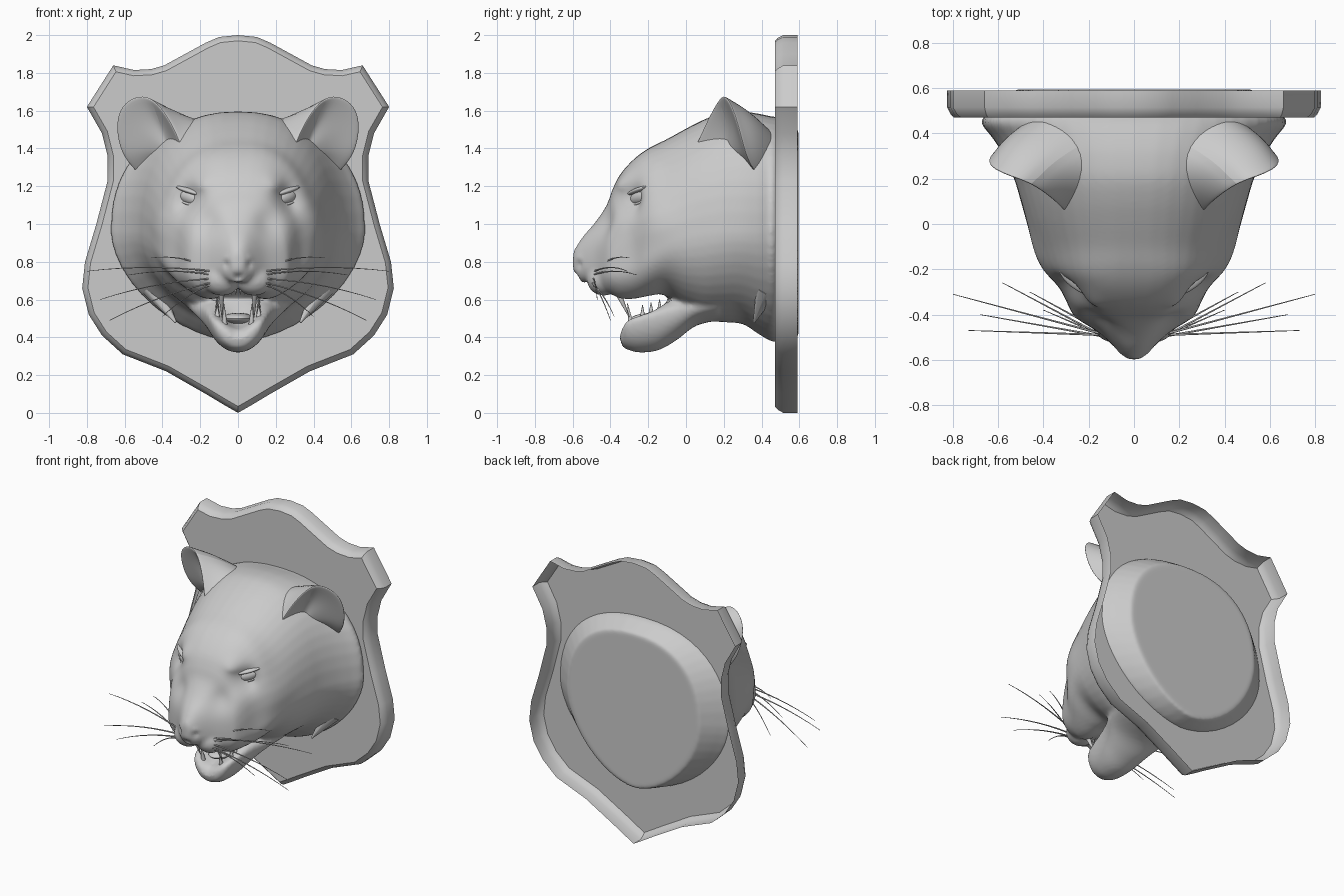
import bpy, bmesh, math
from mathutils import Vector, Matrix
from mathutils.bvhtree import BVHTree

default_cube = bpy.data.objects.get("Cube")
if default_cube:
    bpy.data.objects.remove(default_cube, do_unlink=True)

# One plain grey for everything
grey = bpy.data.materials.new("plain grey")
grey.use_nodes = True
colour = (0.6, 0.6, 0.6, 1)
grey.diffuse_color = colour
grey.node_tree.nodes["Principled BSDF"].inputs["Base Color"].default_value = colour


def add_object(name, data):
    obj = bpy.data.objects.new(name, data)
    bpy.context.collection.objects.link(obj)
    data.materials.clear()
    data.materials.append(grey)
    return obj


def finish(name, bm, recalc=True):
    if recalc:
        bmesh.ops.recalc_face_normals(bm, faces=bm.faces[:])
    mesh = bpy.data.meshes.new(name)
    bm.to_mesh(mesh)
    bm.free()
    return add_object(name, mesh)


def bridge(bm, rings, closed=True):
    """Join consecutive rings of points with quads and return the vertex rings."""
    rows = [[bm.verts.new(p) for p in ring] for ring in rings]
    for low, high in zip(rows, rows[1:]):
        count = len(low)
        for i in range(count if closed else count - 1):
            j = (i + 1) % count
            bm.faces.new((low[i], low[j], high[j], high[i]))
    return rows


def ellipsoid(bm, centre, size, turn=0.0, tilt=0.0):
    matrix = (Matrix.Translation(centre) @ Matrix.Rotation(turn, 4, 'Z')
              @ Matrix.Rotation(tilt, 4, 'Y') @ Matrix.Diagonal((*size, 1)))
    bmesh.ops.create_uvsphere(bm, u_segments=20, v_segments=12, radius=1, matrix=matrix)


def spike(bm, base, tip, radius):
    base, tip = Vector(base), Vector(tip)
    axis = tip - base
    matrix = (Matrix.Translation((base + tip) / 2)
              @ axis.to_track_quat('Z', 'Y').to_matrix().to_4x4())
    bmesh.ops.create_cone(bm, cap_ends=True, segments=10, radius1=radius,
                          radius2=radius * 0.1, depth=axis.length, matrix=matrix)


# Plaque: soft rim swept around a shield outline, open at the back
half = [(0, 2), (.1, 1.99), (.17, 1.96), (.28, 1.9), (.39, 1.84), (.46, 1.82), (.55, 1.815),
        (.66, 1.84), (.8, 1.62), (.72, 1.48), (.69, 1.36), (.69, 1.23), (.75, 1), (.81, .8),
        (.825, .66), (.79, .52), (.72, .41), (.61, .31), (.38, .22), (.17, .1), (.07, .04), (0, 0)]
outline = [Vector(p) for p in half + [(-x, z) for x, z in half[-2:0:-1]]]


def inset(points, amount):
    result = []
    for i, p in enumerate(points):
        before = (p - points[i - 1]).normalized()
        after = (points[(i + 1) % len(points)] - p).normalized()
        n1, n2 = Vector((before.y, -before.x)), Vector((after.y, -after.x))
        result.append(p + (n1 + n2) * amount / (1 + n1.dot(n2)))
    return result


bm = bmesh.new()
rim_profile = [(.59, 0), (.515, 0), (.485, .015), (.47, .03), (.47, .06)]
rows = bridge(bm, [[(p.x, y, p.y) for p in inset(outline, d)] for y, d in rim_profile])
bm.faces.new(rows[-1])
finish("shield_plaque", bm)


# Head: lofted cross-sections (y, half width, top, bottom, height of widest point)
def flowing(stations, steps=4):
    """Fill in extra stations along a smooth curve through the given ones."""
    keys = [Vector(s) for s in stations]
    keys = [keys[0], *keys, keys[-1]]
    result = []
    for a, b, c, d in zip(keys, keys[1:], keys[2:], keys[3:]):
        for i in range(steps):
            t = i / steps
            result.append(b + (c - a) * t / 2 + (a - b * 2.5 + c * 2 - d / 2) * t ** 2
                          + (b * 3 - a - c * 3 + d) * t ** 3 / 2)
    return result + [keys[-1]]


def loft(bm, stations, low_arch, top_dip):
    rings = []
    for y, w, top, bottom, middle in flowing(stations):
        in_mouth = max(0, min(1, (-.1 - y) / .1, (y + .55) / .1))
        boxy_brow = .87 - .17 * math.exp(-((y + .28) / .13) ** 2)
        narrow_throat = 1 + .15 * max(0, min(1, y / .25))
        ring = []
        for i in range(48):
            a = math.tau * i / 48
            c, s = math.cos(a), math.sin(a)
            e = boxy_brow if s > 0 else narrow_throat
            x = w * math.copysign(abs(c) ** e, c)
            z = middle + ((top if s > 0 else bottom) - middle) * abs(s) ** e
            hollow = math.exp(-(x / .1) ** 2) * in_mouth
            z += hollow * (low_arch if s < 0 else -top_dip)
            ring.append((x, y, z))
        rings.append(ring)
    rows = bridge(bm, rings)
    bm.faces.new(rows[0])
    bm.faces.new(rows[-1])


skull = [(.595, .52, 1.5, .4, .98), (.5, .63, 1.56, .38, .97), (.45, .675, 1.57, .38, .96),
         (.38, .625, 1.585, .42, .95), (.3, .575, 1.595, .47, .95), (.2, .53, 1.59, .48, .95),
         (.1, .5, 1.555, .49, .94), (0, .47, 1.505, .54, .92), (-.1, .435, 1.45, .61, .88),
         (-.2, .39, 1.4, .59, .83), (-.28, .33, 1.34, .57, .78), (-.35, .295, 1.26, .57, .76),
         (-.39, .275, 1.18, .59, .75), (-.42, .25, 1.1, .605, .75), (-.48, .155, 1.01, .64, .75),
         (-.54, .09, .94, .68, .77), (-.575, .055, .89, .71, .79), (-.598, .025, .85, .75, .8)]
jaw = [(.17, .28, .66, .49, .58), (.05, .25, .63, .46, .56), (-.05, .2, .61, .385, .54),
       (-.15, .17, .575, .33, .52), (-.25, .15, .545, .32, .5), (-.31, .13, .53, .335, .48),
       (-.335, .1, .51, .35, .46), (-.35, .05, .48, .39, .44)]
bm = bmesh.new()
loft(bm, skull, .09, 0)
loft(bm, jaw, 0, .09)
ellipsoid(bm, (0, -.545, .815), (.08, .05, .045))
for side in (-1, 1):
    ellipsoid(bm, (side * .085, -.435, .705), (.1, .09, .085))
rough = finish("rough_head", bm)
remesh = rough.modifiers.new("blend", 'REMESH')
remesh.mode = 'VOXEL'
remesh.voxel_size = 0.014
smooth = rough.modifiers.new("soften", 'SMOOTH')
smooth.iterations = 4
depsgraph = bpy.context.evaluated_depsgraph_get()
blended = bpy.data.meshes.new_from_object(rough.evaluated_get(depsgraph))
bpy.data.objects.remove(rough, do_unlink=True)

# Soft sculpting strokes: centre, radius, movement (mirrored)
strokes = [((.25, -.31, 1.12), .085, (-.01, .065, 0)),   # eye sockets
           ((.2, -.34, 1.23), .06, (0, -.025, -.015)),   # brows
           ((.16, -.41, 1.0), .08, (-.015, .025, 0)),    # sides of the bridge
           ((.38, -.15, 1.0), .13, (.02, 0, 0)),         # cheekbones
           ((.06, -.57, .785), .022, (0, .012, 0)),      # nostrils
           ((0, -.57, .725), .022, (0, .025, 0))]        # groove of the lip
bm = bmesh.new()
bm.from_mesh(blended)
for v in bm.verts:
    move = Vector()
    for centre, radius, shift in strokes:
        for side in ((1,) if centre[0] == 0 else (-1, 1)):
            d = (v.co - Vector((side * centre[0], *centre[1:]))).length / radius
            if d < 2.5:
                move += Vector((side * shift[0], *shift[1:])) * math.exp(-d * d)
    v.co += move
skin = BVHTree.FromBMesh(bm)
finish("head", bm, recalc=False)


def front_surface(x, z):
    hit = skin.ray_cast(Vector((x, -2, z)), Vector((0, 1, 0)))[0]
    return hit or Vector((x, -.4, z))


# Eyes and lids, turned to follow the face
eyes, lids = bmesh.new(), bmesh.new()
for side in (-1, 1):
    spot = front_surface(side * .255, 1.14)
    turn, tilt = side * .65, -side * .25
    ellipsoid(eyes, spot + Vector((-side * .005, .012, 0)), (.075, .034, .038), turn, tilt)
    ellipsoid(lids, spot + Vector((-side * .005, .01, .036)), (.1, .04, .016), turn, tilt)
    ellipsoid(lids, spot + Vector((-side * .005, .014, -.034)), (.08, .03, .012), turn, tilt)
finish("eyes", eyes)
finish("eyelids", lids)

# Ears: cupped shell swept along the rim, its back running into the neck
rim = [(.3, .05, 1.41), (.36, .11, 1.55), (.46, .18, 1.685), (.56, .21, 1.685),
       (.645, .25, 1.61), (.65, .29, 1.47), (.61, .32, 1.35), (.53, .37, 1.27)]
base = [(.22, .1, 1.46), (.18, .22, 1.55), (.22, .36, 1.55), (.34, .45, 1.5),
        (.43, .46, 1.46), (.48, .45, 1.4), (.5, .43, 1.32), (.48, .4, 1.24)]
rim, base = [Vector(p) for p in rim], [Vector(p) for p in base]
deep = Vector((.36, .22, 1.38))
bulge = Vector((.015, .015, .01))
inner = [p.lerp(deep, .5) + Vector((0, .03, 0)) for p in rim]
lip = [p.lerp(deep, .07) for p in rim]
back = [p.lerp(b, .12) for p, b in zip(rim, base)]
outer = [p.lerp(b, .5) + bulge * math.sin(math.pi * i / 7) for i, (p, b) in enumerate(zip(rim, base))]
bm = bmesh.new()
bridge(bm, [[p.lerp(deep, .95) for p in rim], inner, lip, rim, back, outer, base], closed=False)
ears = finish("ears", bm)
ears.modifiers.new("pair", 'MIRROR')
ears.modifiers.new("round", 'SUBSURF').levels = 2

# Teeth, tongue and cheek tufts
teeth, tufts = bmesh.new(), bmesh.new()
for side in (-1, 1):
    spike(teeth, (side * .088, -.37, .66), (side * .085, -.3, .505), .02)
    spike(teeth, (side * .07, -.29, .46), (side * .075, -.31, .58), .016)
    for i in range(3):
        x = side * (.012 + .024 * i)
        spike(teeth, (x, -.4, .69), (x, -.39, .625), .013)
    for i in range(4):
        y = -.23 + .045 * i
        spike(teeth, (side * .11, y, .5 + .015 * i), (side * .11, y, .57 + .015 * i), .016)
    spike(tufts, (side * .45, .43, .66), (side * .33, .36, .48), .06)
finish("teeth", teeth)
finish("cheek_tufts", tufts)
bm = bmesh.new()
ellipsoid(bm, (0, -.16, .5), (.08, .13, .03))
finish("tongue", bm)

# Whiskers: thin tapering arcs from the muzzle
whiskers = bpy.data.curves.new("whiskers", 'CURVE')
whiskers.dimensions = '3D'
whiskers.bevel_depth = 0.005
whiskers.bevel_resolution = 1
arcs = [((.14, .75), (.8, -.31, .75)), ((.18, .78), (.46, -.3, .82)), ((.15, .71), (.73, -.47, .6)),
        ((.14, .69), (.68, -.4, .49)), ((.13, .73), (.58, -.26, .73)), ((.14, .68), (.4, -.38, .51))]
for side in (-1, 1):
    for (x, z), end in arcs:
        start = front_surface(side * x, z) + Vector((0, .01, 0))
        tip = Vector((side * end[0], end[1], end[2]))
        spline = whiskers.splines.new('POLY')
        spline.points.add(7)
        for i, point in enumerate(spline.points):
            t = i / 7
            p = start.lerp(tip, t) + Vector((0, 0, .08 * t * (1 - t)))
            point.co = (*p, 1)
            point.radius = 1 - .7 * t
add_object("whiskers", whiskers)

# Smooth shading with sharp edges kept
bpy.ops.object.select_all(action='DESELECT')
for obj in bpy.context.collection.objects:
    if obj.type == 'MESH':
        obj.select_set(True)
        bpy.context.view_layer.objects.active = obj
bpy.ops.object.shade_smooth_by_angle(angle=math.radians(40))
